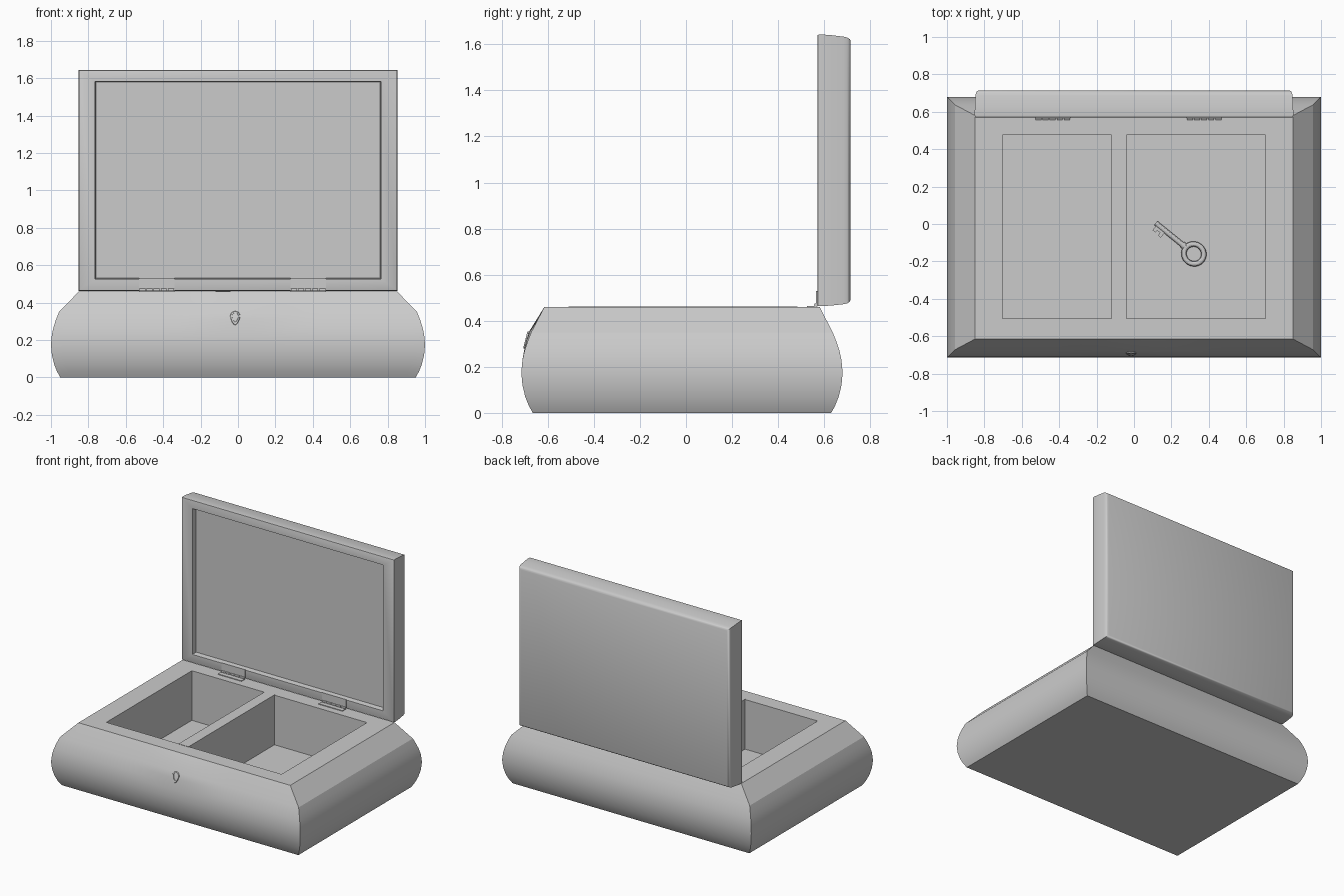
import bpy, bmesh, math
from mathutils import Vector, Matrix

if "Cube" in bpy.data.objects:
    bpy.data.objects.remove(bpy.data.objects["Cube"])


def finish(name, bm, angle=30):
    bmesh.ops.recalc_face_normals(bm, faces=bm.faces)
    me = bpy.data.meshes.new(name)
    bm.to_mesh(me)
    bm.free()
    ob = bpy.data.objects.new(name, me)
    bpy.context.collection.objects.link(ob)
    bpy.ops.object.select_all(action='DESELECT')
    ob.select_set(True)
    bpy.context.view_layer.objects.active = ob
    bpy.ops.object.shade_smooth_by_angle(angle=math.radians(angle))
    return ob


def loft(name, rings, angle=30):
    """Skin a list of equal-length closed rings and cap both ends."""
    bm = bmesh.new()
    rows = [[bm.verts.new(p) for p in r] for r in rings]
    n = len(rows[0])
    for a, b in zip(rows, rows[1:]):
        for i in range(n):
            j = (i + 1) % n
            bm.faces.new((a[i], a[j], b[j], b[i]))
    bm.faces.new(rows[0])
    bm.faces.new(rows[-1])
    return finish(name, bm, angle)


def add_box(bm, x0, x1, y0, y1, z0, z1):
    m = Matrix.Translation(((x0 + x1) / 2, (y0 + y1) / 2, (z0 + z1) / 2))
    m = m @ Matrix.Diagonal((x1 - x0, y1 - y0, z1 - z0, 1))
    bmesh.ops.create_cube(bm, size=1, matrix=m)


def add_rod(bm, x0, x1, y, z, r, seg=12):
    m = Matrix.Translation(((x0 + x1) / 2, y, z)) @ Matrix.Rotation(math.pi / 2, 4, 'Y')
    bmesh.ops.create_cone(bm, cap_ends=True, segments=seg, radius1=r, radius2=r,
                          depth=x1 - x0, matrix=m)


# Box body: bulging walls, chamfered shoulder, rim and hollow interior
SEG = 32
def body_ring(hx, y0, y1, z, bump=0.0):
    pts = []
    for i in range(SEG + 1):
        x = -hx + 2 * hx * i / SEG
        swell = math.cos(x / 0.42 * math.pi / 2) ** 2 if abs(x) < 0.42 else 0
        pts.append((x, y0 - bump * swell, z))
    return pts + [(hx, y1, z), (-hx, y1, z)]

wall = [(0, .050, 0), (.03, .033, 0), (.07, .017, 0), (.12, .005, 0), (.175, 0, 0),
        (.23, .005, 0), (.27, .014, .002), (.31, .027, .007), (.35, .043, .011)]
rings = [body_ring(1 - d, -.715 + d, .68 - d, z, b) for z, d, b in wall]
rings += [body_ring(.85, -.615, .58, .46),
          body_ring(.703, -.505, .475, .46),
          body_ring(.703, -.505, .475, .10)]
loft("box_body", rings, 22)

# Divider between the compartments
bm = bmesh.new()
add_box(bm, -.12, -.04, -.51, .485, .095, .462)
finish("divider", bm)

# Open lid: rounded back, framed recess on the inside
def lid_ring(hx, z0, z1, y):
    return [(-hx, y, z0), (hx, y, z0), (hx, y, z1), (-hx, y, z1)]

lid = [(.828, .492, 1.614, .715), (.838, .483, 1.622, .711), (.845, .476, 1.629, .701),
       (.848, .472, 1.633, .685), (.851, .466, 1.640, .63), (.852, .463, 1.643, .585),
       (.850, .465, 1.641, .572), (.846, .469, 1.637, .570),
       (.765, .525, 1.583, .570), (.760, .53, 1.578, .605)]
loft("lid", [lid_ring(*r) for r in lid], 40)

# Hinges: two leaves and a row of knuckles
for side, cx in (("left", -.435), ("right", .375)):
    bm = bmesh.new()
    add_box(bm, cx - .095, cx + .095, .525, .568, .457, .465)
    add_box(bm, cx - .095, cx + .095, .565, .573, .468, .53)
    for i in range(5):
        x = cx - .095 + i * .038
        add_rod(bm, x + .003, x + .035, .564, .468, .008)
    finish(side + "_hinge", bm)

# Keyhole plate on the front, teardrop shaped and tilted with the wall
def teardrop(s, out):
    pts = []
    for i in range(24):
        a = 2 * math.pi * i / 24
        x, z = math.cos(a) * .027, math.sin(a) * .027
        if z < 0:
            z *= 1.75
            x *= 1 + z * 6
        x, z = x * s - .015, z * s + .327
        pts.append((x, -.694 + (z - .32) * .25 - out, z))
    return pts

loft("keyhole_plate", [teardrop(1, -.03), teardrop(1, 0), teardrop(.93, .003),
                       teardrop(.66, .003), teardrop(.6, -.01)], 40)

# Key lying on the compartment floor: oval bow, collar, shaft, bits
bm = bmesh.new()
n, m = 32, 10
grid = []
for i in range(n):
    a = 2 * math.pi * i / n
    grid.append([bm.verts.new(((.052 + .014 * math.cos(b)) * math.cos(a) * 1.04,
                               (.052 + .014 * math.cos(b)) * math.sin(a),
                               .012 * math.sin(b)))
                 for b in (2 * math.pi * j / m for j in range(m))])
for i in range(n):
    for j in range(m):
        k, l = (i + 1) % n, (j + 1) % m
        bm.faces.new((grid[i][j], grid[k][j], grid[k][l], grid[i][l]))
add_rod(bm, .058, .262, 0, 0, .014)
add_rod(bm, .066, .080, 0, 0, .018)
add_box(bm, .192, .212, .0, .044, -.008, .008)
add_box(bm, .212, .232, .0, .026, -.008, .008)
add_box(bm, .232, .252, .0, .040, -.008, .008)
key = finish("key", bm)
key.location = (.32, -.16, .114)
key.rotation_euler = (0, 0, math.radians(141))
